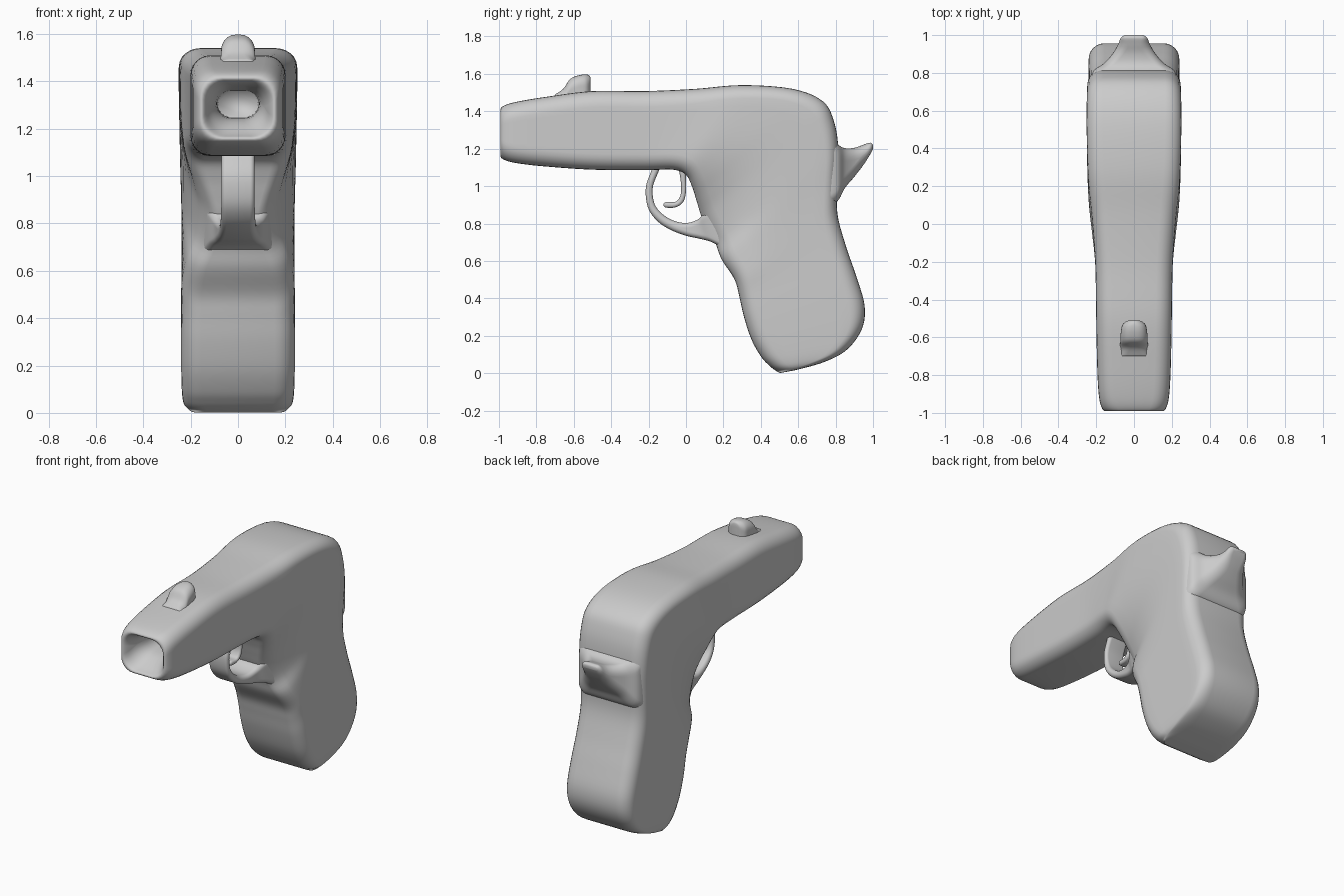
import bpy, bmesh, math
from mathutils import Vector


def spline(keys, steps):
    """Catmull-Rom through tuples of equal length."""
    out = []
    n = len(keys)
    for i in range(n - 1):
        p = [keys[max(0, min(n - 1, i + k))] for k in (-1, 0, 1, 2)]
        for s in range(steps):
            t = s / steps
            out.append([0.5 * (2 * b + (c - a) * t + (2 * a - 5 * b + 4 * c - d) * t * t
                               + (3 * b - a - 3 * c + d) * t ** 3)
                        for a, b, c, d in zip(*p)])
    out.append(list(keys[-1]))
    return out


def section(yo, zo, yi, zi, w, taper, radius):
    """Rounded rectangle in the plane holding x and the outer-inner line."""
    o, i = Vector((0, yo, zo)), Vector((0, yi, zi))
    mid, axis = (o + i) / 2, (o - i)
    h = axis.length / 2
    axis.normalize()
    r = min(radius, h * 0.97, w * 0.97)
    half = []
    for k in range(7):
        a = math.pi / 2 * (1 - k / 6)
        half.append((w - r + r * math.cos(a), h - r + r * math.sin(a)))
    for k in range(1, 8):
        half.append((w, (h - r) * (1 - k / 4)))
    for k in range(7):
        a = -math.pi / 2 * k / 6
        half.append((w - r + r * math.cos(a), -h + r + r * math.sin(a)))
    half = [(x * (1 - taper * ((h - v) / (2 * h)) ** 4), v) for x, v in half]
    loop = half + [(-x, v) for x, v in reversed(half)]
    return [mid + axis * v + Vector((x, 0, 0)) for x, v in loop]


def loft(name, keys, radius, steps=5):
    keys = [k if len(k) == 6 else (*k, 0) for k in keys]
    bm = bmesh.new()
    rings = [[bm.verts.new(p) for p in section(*k, radius)] for k in spline(keys, steps)]
    for a, b in zip(rings, rings[1:]):
        for j in range(len(a)):
            k = (j + 1) % len(a)
            bm.faces.new((a[j], a[k], b[k], b[j]))
    bm.faces.new(rings[0])
    bm.faces.new(rings[-1])
    bmesh.ops.recalc_face_normals(bm, faces=bm.faces)
    for f in bm.faces:
        f.smooth = True
    me = bpy.data.meshes.new(name)
    bm.to_mesh(me)
    bm.free()
    ob = bpy.data.objects.new(name, me)
    bpy.context.collection.objects.link(ob)
    return ob


# Body: bore, muzzle rim, barrel, hump and grip in one loft
# (outer y, outer z, inner y, inner z, half width, inner-edge taper)
loft("body", [
    (-0.70, 1.36, -0.70, 1.25, 0.085),
    (-0.85, 1.375, -0.85, 1.235, 0.095),
    (-0.95, 1.39, -0.95, 1.18, 0.125),
    (-0.99, 1.41, -0.99, 1.16, 0.15),
    (-0.97, 1.432, -0.97, 1.14, 0.172),
    (-0.90, 1.452, -0.90, 1.122, 0.187),
    (-0.75, 1.477, -0.75, 1.105, 0.195),
    (-0.50, 1.508, -0.50, 1.088, 0.20),
    (-0.22, 1.508, -0.22, 1.085, 0.205),
    (0.05, 1.52, -0.07, 1.088, 0.222),
    (0.30, 1.54, 0.00, 1.06, 0.243, 0.1),
    (0.57, 1.52, 0.035, 0.99, 0.25, 0.25),
    (0.73, 1.455, 0.06, 0.91, 0.25, 0.4),
    (0.79, 1.35, 0.09, 0.82, 0.248, 0.5),
    (0.815, 1.20, 0.155, 0.70, 0.245, 0.4),
    (0.81, 1.02, 0.19, 0.61, 0.24, 0.15),
    (0.81, 0.85, 0.26, 0.50, 0.238),
    (0.855, 0.68, 0.285, 0.41, 0.238),
    (0.91, 0.52, 0.31, 0.30, 0.24),
    (0.955, 0.36, 0.35, 0.18, 0.24),
    (0.94, 0.235, 0.40, 0.09, 0.238),
    (0.86, 0.125, 0.44, 0.045, 0.234),
    (0.74, 0.06, 0.47, 0.02, 0.225),
    (0.60, 0.02, 0.495, 0.004, 0.205),
    (0.53, 0.006, 0.505, 0.001, 0.185)], 0.085)

# Pointed tang behind the grip
loft("rear_tang", [
    (0.74, 1.30, 0.74, 0.88, 0.235),
    (0.81, 1.225, 0.81, 0.92, 0.215),
    (0.85, 1.203, 0.85, 0.99, 0.16),
    (0.90, 1.205, 0.90, 1.05, 0.115),
    (0.95, 1.222, 0.95, 1.115, 0.085),
    (0.985, 1.232, 0.985, 1.17, 0.07),
    (1.0, 1.222, 1.0, 1.20, 0.05)], 0.06)

# Front sight on top of the barrel
loft("front_sight", [
    (-0.70, 1.49, -0.70, 1.40, 0.085),
    (-0.655, 1.522, -0.655, 1.40, 0.076),
    (-0.62, 1.572, -0.62, 1.40, 0.072),
    (-0.575, 1.592, -0.575, 1.40, 0.07),
    (-0.535, 1.597, -0.535, 1.40, 0.062),
    (-0.515, 1.59, -0.515, 1.40, 0.04),
    (-0.51, 1.575, -0.51, 1.40, 0.02)], 0.055)

# Trigger guard ribbon, flaring into the grip
loft("trigger_guard", [
    (-0.165, 1.13, -0.12, 1.13, 0.07),
    (-0.19, 1.07, -0.15, 1.07, 0.07),
    (-0.215, 0.99, -0.178, 0.99, 0.07),
    (-0.205, 0.89, -0.168, 0.905, 0.07),
    (-0.16, 0.82, -0.125, 0.85, 0.072),
    (-0.09, 0.77, -0.065, 0.815, 0.075),
    (0.0, 0.735, 0.0, 0.803, 0.085),
    (0.08, 0.717, 0.06, 0.82, 0.10),
    (0.15, 0.695, 0.11, 0.86, 0.13),
    (0.28, 0.62, 0.25, 0.92, 0.18)], 0.025)

# Hooked trigger
loft("trigger", [
    (-0.005, 1.12, -0.045, 1.12, 0.045),
    (0.0, 1.04, -0.03, 1.04, 0.04),
    (0.0, 0.97, -0.026, 0.97, 0.038),
    (-0.015, 0.915, -0.04, 0.93, 0.036),
    (-0.055, 0.887, -0.062, 0.915, 0.034),
    (-0.105, 0.885, -0.105, 0.915, 0.03),
    (-0.12, 0.895, -0.12, 0.905, 0.02)], 0.014)
